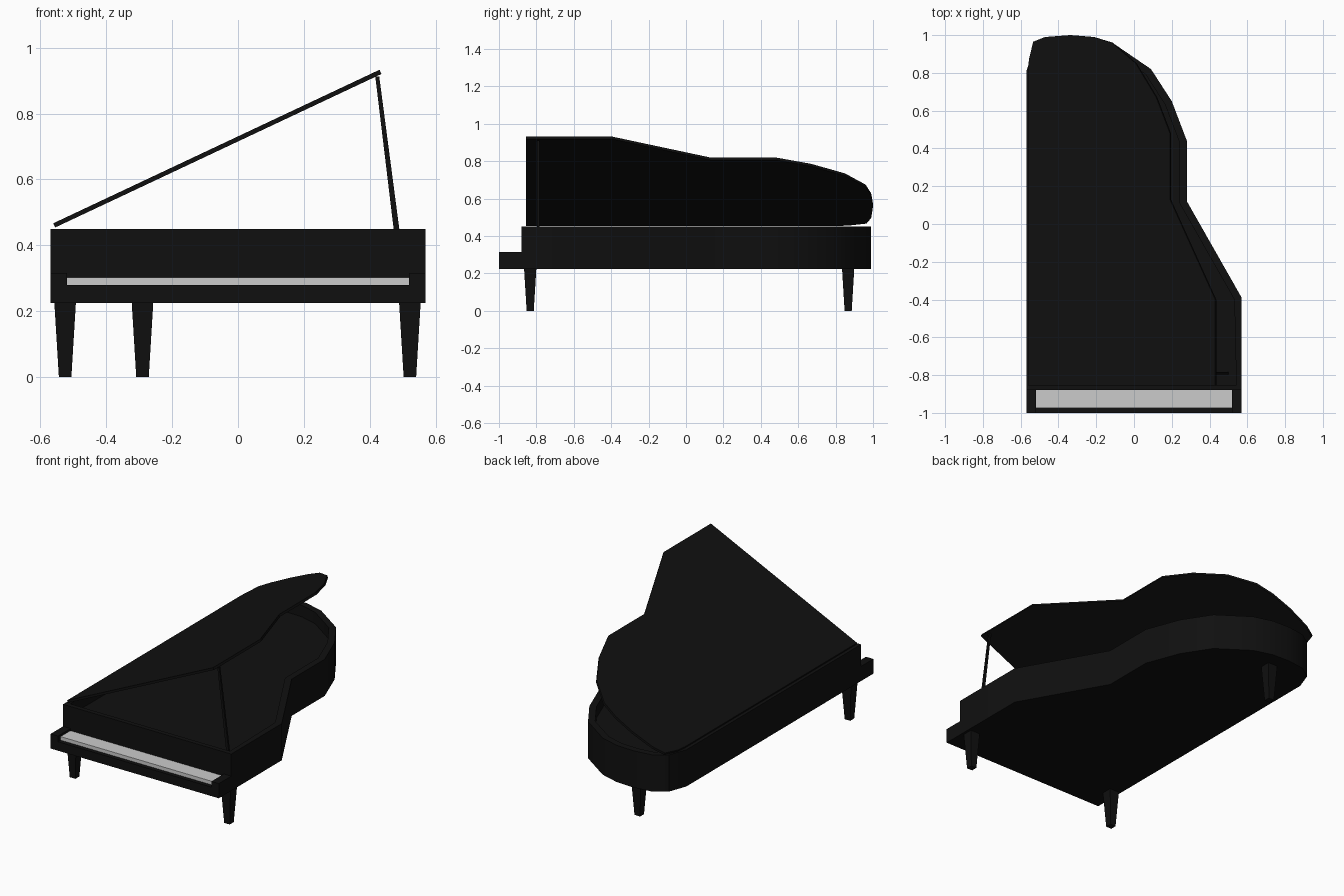
import bpy, bmesh, math
from mathutils import Matrix, Vector

if "Cube" in bpy.data.objects:
    bpy.data.objects.remove(bpy.data.objects["Cube"])


def material(name, value):
    m = bpy.data.materials.new(name)
    m.diffuse_color = (value, value, value, 1)
    m.use_nodes = True
    m.node_tree.nodes["Principled BSDF"].inputs["Base Color"].default_value = m.diffuse_color
    return m


BLACK = material("black_lacquer", 0.005)
IVORY = material("ivory", 0.8)


def finish(bm, name, mat, smooth=False):
    bmesh.ops.recalc_face_normals(bm, faces=bm.faces[:])
    me = bpy.data.meshes.new(name)
    bm.to_mesh(me)
    bm.free()
    ob = bpy.data.objects.new(name, me)
    me.materials.append(mat)
    bpy.context.collection.objects.link(ob)
    if smooth:
        bpy.ops.object.select_all(action='DESELECT')
        ob.select_set(True)
        bpy.context.view_layer.objects.active = ob
        bpy.ops.object.shade_smooth_by_angle(angle=math.radians(35))
    return ob


def prism(outline, z0, z1):
    """Extrude a plan outline; returns the bmesh and its top face."""
    bm = bmesh.new()
    base = bm.faces.new([bm.verts.new((x, y, z0)) for x, y in outline])
    ext = bmesh.ops.extrude_face_region(bm, geom=[base], use_keep_orig=True)["geom"]
    for v in ext:
        if isinstance(v, bmesh.types.BMVert):
            v.co.z = z1
    bmesh.ops.recalc_face_normals(bm, faces=bm.faces[:])
    top = max(bm.faces, key=lambda f: f.calc_center_median().z)
    return bm, top


def box(name, x0, x1, y0, y1, z0, z1, mat):
    bm, _ = prism([(x0, y0), (x1, y0), (x1, y1), (x0, y1)], z0, z1)
    return finish(bm, name, mat)


# Case: curved rim around a shallow recess
case_outline = [(-0.57, -0.88), (0.57, -0.88), (0.57, -0.39), (0.28, 0.12),
                (0.28, 0.44), (0.20, 0.65), (0.09, 0.82), (-0.10, 0.95),
                (-0.22, 0.985), (-0.34, 0.99), (-0.45, 0.975), (-0.53, 0.92),
                (-0.57, 0.81)]
bm, top = prism(case_outline, 0.225, 0.45)
bmesh.ops.inset_region(bm, faces=[top], thickness=0.04)
well = bmesh.ops.extrude_face_region(bm, geom=[top])["geom"]
bmesh.ops.translate(bm, vec=(0, 0, -0.07),
                    verts=[g for g in well if isinstance(g, bmesh.types.BMVert)])
if top.is_valid:
    bmesh.ops.delete(bm, geom=[top], context='FACES_ONLY')
finish(bm, "case", BLACK, smooth=True)

# Lid: flat panel swung open about the left edge
lid_outline = [(-0.56, -0.855), (0.535, -0.855), (0.535, -0.40), (0.27, 0.13),
               (0.27, 0.48), (0.19, 0.67), (0.07, 0.85), (-0.07, 0.96),
               (-0.18, 0.99), (-0.315, 1.0), (-0.46, 0.99), (-0.53, 0.965),
               (-0.555, 0.87), (-0.56, 0.81)]
bm, _ = prism([(x + 0.56, y) for x, y in lid_outline], 0, 0.014)
bmesh.ops.transform(bm, verts=bm.verts[:],
                    matrix=Matrix.Translation((-0.555, 0, 0.454))
                    @ Matrix.Rotation(-math.radians(25.2), 4, 'Y'))
finish(bm, "lid", BLACK)

# Keyboard shelf, keys and end cheeks
box("keybed", -0.57, 0.57, -1.0, -0.88, 0.225, 0.28, BLACK)
box("keys", -0.52, 0.52, -0.975, -0.88, 0.28, 0.302, IVORY)
for side, x0, x1 in (("left", -0.57, -0.52), ("right", 0.52, 0.57)):
    box(side + "_cheek", x0, x1, -1.0, -0.88, 0.28, 0.315, BLACK)


def rod(name, a, b, ra, rb, depth_a, depth_b):
    """Four-sided bar between two points with its own end sizes."""
    bm = bmesh.new()
    bmesh.ops.create_cube(bm, size=2)
    for v in bm.verts:
        p, r, d = (b, rb, depth_b) if v.co.z > 0 else (a, ra, depth_a)
        v.co = Vector(p) + Vector((v.co.x * r, v.co.y * d, 0))
    return finish(bm, name, BLACK)


# Tapered legs
for name, x, y in (("left_front_leg", -0.525, -0.833),
                   ("right_front_leg", 0.522, -0.833),
                   ("rear_leg", -0.29, 0.867)):
    rod(name, (x, y, 0), (x, y, 0.23), 0.019, 0.033, 0.019, 0.033)

# Lid prop stick
rod("lid_prop", (0.49, -0.79, 0.38), (0.423, -0.79, 0.912), 0.009, 0.006, 0.006, 0.006)
